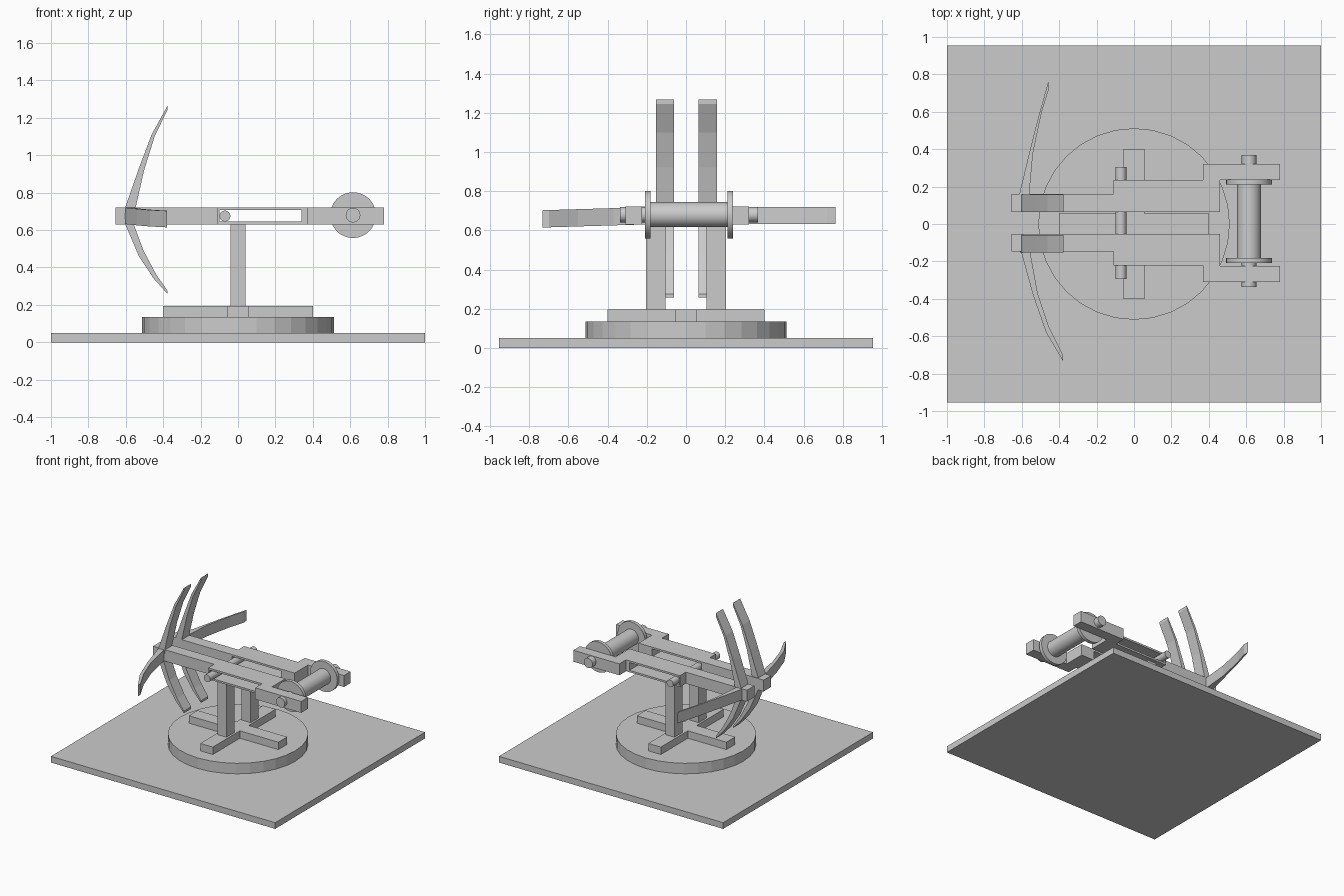
import bpy, bmesh
from math import pi
from mathutils import Vector

if "Cube" in bpy.data.objects:
    bpy.data.objects.remove(bpy.data.objects["Cube"])

MID = 0.006  # y of the mechanism's mirror plane


def finish(name, bm):
    bmesh.ops.recalc_face_normals(bm, faces=bm.faces)
    me = bpy.data.meshes.new(name)
    bm.to_mesh(me)
    bm.free()
    ob = bpy.data.objects.new(name, me)
    bpy.context.collection.objects.link(ob)
    return ob


def prism(name, pts, axis, lo, hi):
    """Extrude a 2D outline: axis 'z' takes (x, y) points, axis 'y' takes (x, z)."""
    def at(p, d):
        return (p[0], p[1], d) if axis == 'z' else (p[0], d, p[1])
    bm = bmesh.new()
    face = bm.faces.new([bm.verts.new(at(p, lo)) for p in pts])
    ext = bmesh.ops.extrude_face_region(bm, geom=[face])
    verts = [v for v in ext['geom'] if isinstance(v, bmesh.types.BMVert)]
    bmesh.ops.translate(bm, verts=verts, vec=Vector(at((0, 0), hi - lo)))
    return finish(name, bm)


def box(name, x0, x1, y0, y1, z0, z1):
    return prism(name, [(x0, y0), (x1, y0), (x1, y1), (x0, y1)], 'z', z0, z1)


def rod(name, x, z, y0, y1, r, sides=32):
    bpy.ops.mesh.primitive_cylinder_add(vertices=sides, radius=r, depth=y1 - y0,
                                        location=(x, (y0 + y1) / 2, z),
                                        rotation=(pi / 2, 0, 0))
    ob = bpy.context.object
    ob.name = name
    bpy.ops.object.shade_smooth_by_angle()
    return ob


# Ground plate and round base
box("ground_plate", -1, 1, -0.955, 0.955, 0, 0.05)
bpy.ops.mesh.primitive_cylinder_add(vertices=32, radius=0.512, depth=0.085,
                                    location=(0, 0, 0.0925))
bpy.context.object.name = "round_base"

# Cross-shaped foot
w, l = 0.056, 0.4
prism("cross_foot", [(l, -w), (l, w), (w, w), (w, l), (-w, l), (-w, w),
                     (-l, w), (-l, -w), (-w, -w), (-w, -l), (w, -l), (w, -w)],
      'z', 0.13, 0.195)

# Stepped arms with a long slot, one on each side, each on a post
arm = [(-0.655, 0.059), (0.46, 0.059), (0.46, 0.23), (0.78, 0.23), (0.78, 0.315),
       (0.37, 0.315), (0.37, 0.229), (-0.11, 0.229), (-0.11, 0.154), (-0.655, 0.154)]
cutter = box("slot_cutter", -0.1, 0.34, -0.5, 0.5, 0.645, 0.707)
cutter.hide_render = True
for side, s in (("left", 1), ("right", -1)):
    ob = prism("arm_" + side, [(x, MID + s * y) for x, y in arm], 'z', 0.63, 0.722)
    mod = ob.modifiers.new("slot", 'BOOLEAN')
    mod.object = cutter
    mod.operation = 'DIFFERENCE'
    bpy.context.view_layer.objects.active = ob
    bpy.ops.object.modifier_apply(modifier=mod.name)
    ya, yb = sorted((s * 0.104, s * 0.204))
    box("post_" + side, -0.04, 0.04, ya, yb, 0.02, 0.638)
bpy.data.objects.remove(cutter)

# Pivot pin and roller
rod("pivot_pin", -0.07, 0.675, -0.295, 0.305, 0.029)
rod("roller_axle", 0.615, 0.68, -0.338, 0.368, 0.039)
rod("roller_drum", 0.615, 0.68, -0.2, 0.22, 0.064)
for side, y in (("left", 0.212), ("right", -0.209)):
    rod("roller_flange_" + side, 0.615, 0.68, y, y + 0.027, 0.122, 48)

# Curved blades above and below the arms
up = [(-0.61, 0.69), (-0.60, 0.73), (-0.53, 0.93), (-0.462, 1.11), (-0.376, 1.267),
      (-0.376, 1.245), (-0.446, 1.10), (-0.502, 0.92), (-0.545, 0.73), (-0.55, 0.69)]
down = [(-0.61, 0.66), (-0.60, 0.625), (-0.53, 0.46), (-0.452, 0.342), (-0.376, 0.258),
        (-0.376, 0.275), (-0.437, 0.362), (-0.505, 0.49), (-0.555, 0.625), (-0.56, 0.66)]
for side, y in (("left", 0.065), ("right", -0.153)):
    prism("upper_blade_" + side, up, 'y', y, y + 0.093)
    prism("lower_blade_" + side, down, 'y', y, y + 0.093)

# Curved blades reaching out to each side
left = [(-0.62, 0.13), (-0.613, 0.16), (-0.56, 0.38), (-0.512, 0.57), (-0.458, 0.762),
        (-0.456, 0.72), (-0.493, 0.60), (-0.54, 0.38), (-0.56, 0.16), (-0.565, 0.13)]
right = [(-0.61, -0.12), (-0.603, -0.15), (-0.54, -0.38), (-0.47, -0.58), (-0.38, -0.732),
         (-0.38, -0.70), (-0.455, -0.55), (-0.515, -0.37), (-0.555, -0.15), (-0.56, -0.12)]
prism("side_blade_left", left, 'z', 0.632, 0.72)
blade = prism("side_blade_right", right, 'z', 0.633, 0.721)
for v in blade.data.vertices:  # slight droop toward the tip
    v.co.z += (v.co.y + 0.12) * 0.03
